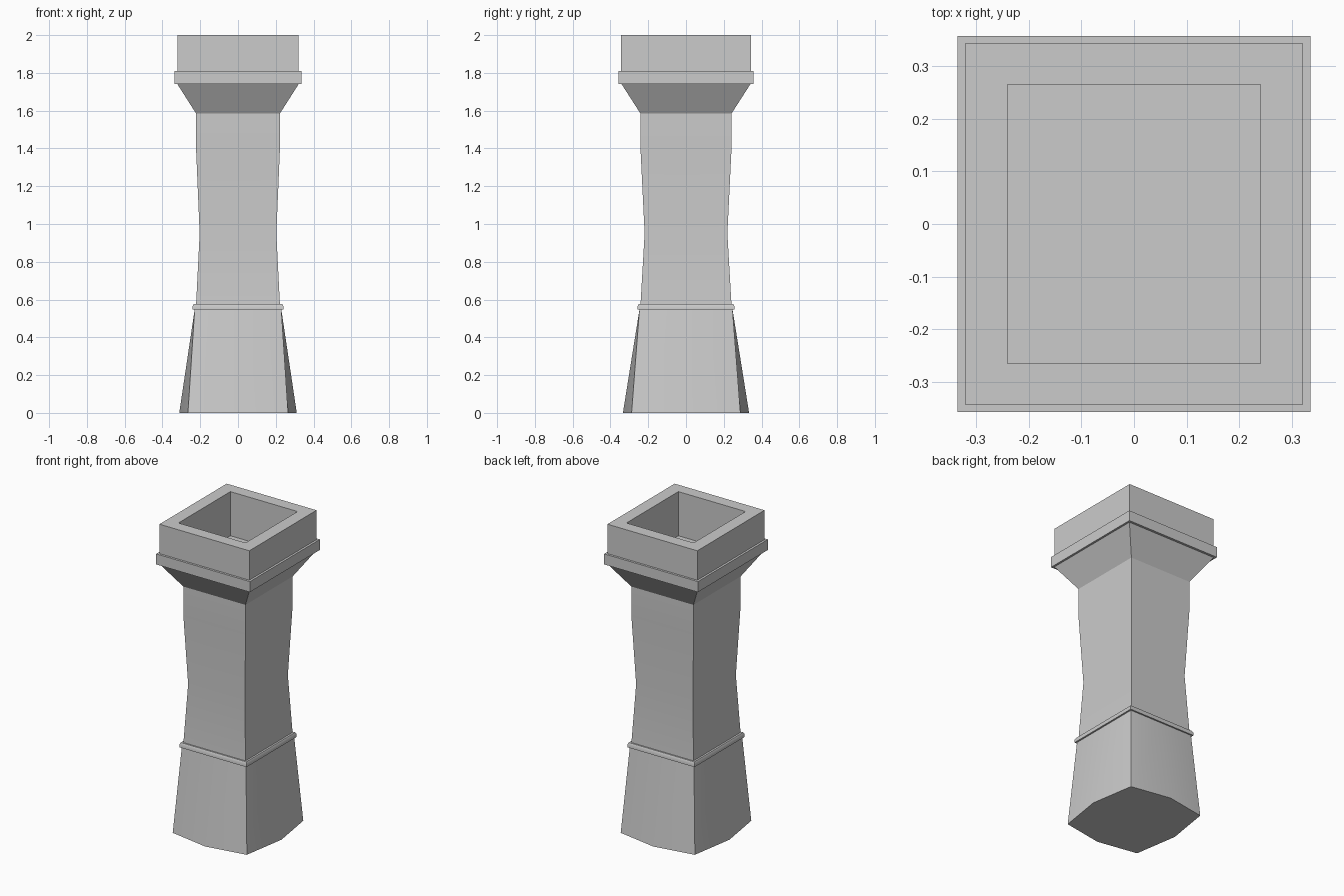
import bpy, bmesh, math

cube = bpy.data.objects.get("Cube")
if cube:
    bpy.data.objects.remove(cube, do_unlink=True)

stone = bpy.data.materials.new("grey_stone")
stone.use_nodes = True
stone.diffuse_color = (0.6, 0.6, 0.6, 1)
stone.node_tree.nodes["Principled BSDF"].inputs["Base Color"].default_value = (0.6, 0.6, 0.6, 1)


def ring(bm, hx, hy, z, bulge=0.0):
    """Rectangle with a point in the middle of each side, pushed out by bulge."""
    mx, my = hx + bulge, hy + bulge
    pts = [(-hx, -hy), (0, -my), (hx, -hy), (mx, 0),
           (hx, hy), (0, my), (-hx, hy), (-mx, 0)]
    return [bm.verts.new((x, y, z)) for x, y in pts]


def loft(name, sections):
    """Solid skinned through a list of sections, capped at both ends."""
    bm = bmesh.new()
    rings = [ring(bm, *s) for s in sections]
    for a, b in zip(rings, rings[1:]):
        for i in range(8):
            j = (i + 1) % 8
            bm.faces.new((a[i], a[j], b[j], b[i]))
    bm.faces.new(rings[0][::-1])
    bm.faces.new(rings[-1])
    bmesh.ops.recalc_face_normals(bm, faces=bm.faces)
    mesh = bpy.data.meshes.new(name)
    bm.to_mesh(mesh)
    bm.free()
    mesh.materials.append(stone)
    obj = bpy.data.objects.new(name, mesh)
    bpy.context.collection.objects.link(obj)
    bpy.ops.object.select_all(action="DESELECT")
    obj.select_set(True)
    bpy.context.view_layer.objects.active = obj
    bpy.ops.object.shade_smooth_by_angle(angle=math.radians(30))
    return obj


# Splayed foot: bowed sides at the ground, straight sides at the top
loft("foot", [(0.265, 0.288, 0, 0.046), (0.229, 0.246, 0.55)])

# Thin collar with a chamfered upper edge
loft("collar", [(0.24, 0.256, 0.547), (0.24, 0.256, 0.566), (0.234, 0.25, 0.577)])

# Waisted shaft
loft("shaft", [(0.222, 0.241, 0.57), (0.203, 0.219, 0.95),
               (0.222, 0.241, 1.4), (0.222, 0.241, 1.585)])

# Hollow head: flare, band, upright wall, rim, then down to the inner floor
loft("head", [(0.222, 0.241, 1.585), (0.322, 0.342, 1.742),
              (0.335, 0.357, 1.742), (0.335, 0.357, 1.81),
              (0.321, 0.343, 1.81), (0.321, 0.343, 2.0),
              (0.24, 0.265, 2.0), (0.24, 0.265, 1.715)])
